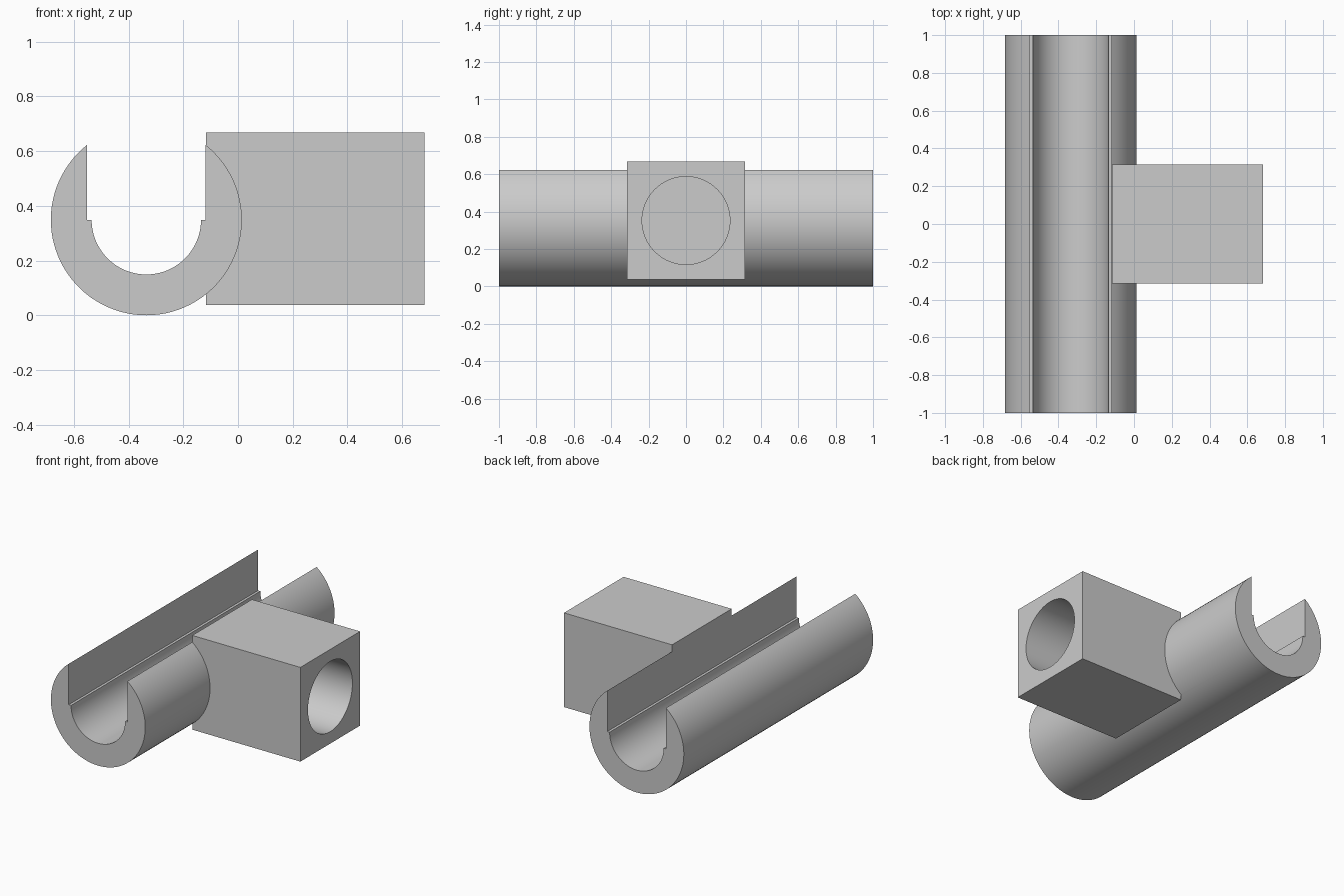
import bpy, bmesh, math

cube = bpy.data.objects.get("Cube")
if cube:
    bpy.data.objects.remove(cube, do_unlink=True)

grey = bpy.data.materials.new("plain_grey")
grey.use_nodes = True
COLOUR = (0.6, 0.6, 0.6, 1)
grey.diffuse_color = COLOUR
grey.node_tree.nodes["Principled BSDF"].inputs["Base Color"].default_value = COLOUR

CX, CZ = -0.335, 0.349           # channel axis
OUTER, BORE, SLOT = 0.349, 0.2, 0.217
BLOCK_X0, BLOCK_X1, BLOCK_W = CX + SLOT, 0.682, 0.63
HOLE_R, HOLE_DEPTH = 0.235, 0.55


def arc(radius, start, end, steps):
    """Points of an arc about the channel axis, as (x, z)."""
    angles = [start + (end - start) * i / steps for i in range(steps + 1)]
    return [(CX + radius * math.cos(a), CZ + radius * math.sin(a)) for a in angles]


def extrude_profile(name, points, y0, y1):
    bm = bmesh.new()
    face = bm.faces.new([bm.verts.new((x, y0, z)) for x, z in points])
    moved = bmesh.ops.extrude_face_region(bm, geom=[face])["geom"]
    bmesh.ops.translate(bm, vec=(0, y1 - y0, 0),
                        verts=[v for v in moved if isinstance(v, bmesh.types.BMVert)])
    bmesh.ops.recalc_face_normals(bm, faces=bm.faces)
    mesh = bpy.data.meshes.new(name)
    bm.to_mesh(mesh)
    bm.free()
    obj = bpy.data.objects.new(name, mesh)
    bpy.context.collection.objects.link(obj)
    mesh.materials.append(grey)
    return obj


def combine(target, tool, operation):
    """Apply a boolean, then drop the tool."""
    mod = target.modifiers.new(operation.lower(), "BOOLEAN")
    mod.operation, mod.object, mod.solver = operation, tool, "EXACT"
    bpy.context.view_layer.objects.active = target
    bpy.ops.object.modifier_apply(modifier=mod.name)
    bpy.data.objects.remove(tool, do_unlink=True)


# Open channel: outer arc, slot walls, small ledges and round bore
lip = math.acos(SLOT / OUTER)
outer = arc(OUTER, math.pi - lip, 2 * math.pi + lip, 72)
bore = arc(BORE, 0, -math.pi, 40)
profile = outer + [(CX + SLOT, CZ)] + bore + [(CX - SLOT, CZ)]
channel = extrude_profile("channel_with_socket", profile, -1, 1)

# Side block, joined to the channel wall
x0, z0, z1 = BLOCK_X0 + 0.0005, 0.037, 0.667
block = extrude_profile("socket_block", [(x0, z0), (BLOCK_X1, z0), (BLOCK_X1, z1), (x0, z1)],
                        -BLOCK_W / 2, BLOCK_W / 2)
combine(channel, block, "UNION")

# Blind round hole in the block's end
bpy.ops.mesh.primitive_cylinder_add(vertices=64, radius=HOLE_R, depth=HOLE_DEPTH * 2,
                                    location=(BLOCK_X1, 0, (z0 + z1) / 2),
                                    rotation=(0, math.pi / 2, 0))
hole = bpy.context.object
hole.name = "hole_cutter"
hole.hide_render = True
hole.data.materials.append(grey)
combine(channel, hole, "DIFFERENCE")

bpy.ops.object.select_all(action="DESELECT")
channel.select_set(True)
bpy.context.view_layer.objects.active = channel
bpy.ops.object.shade_smooth_by_angle(angle=math.radians(30))
